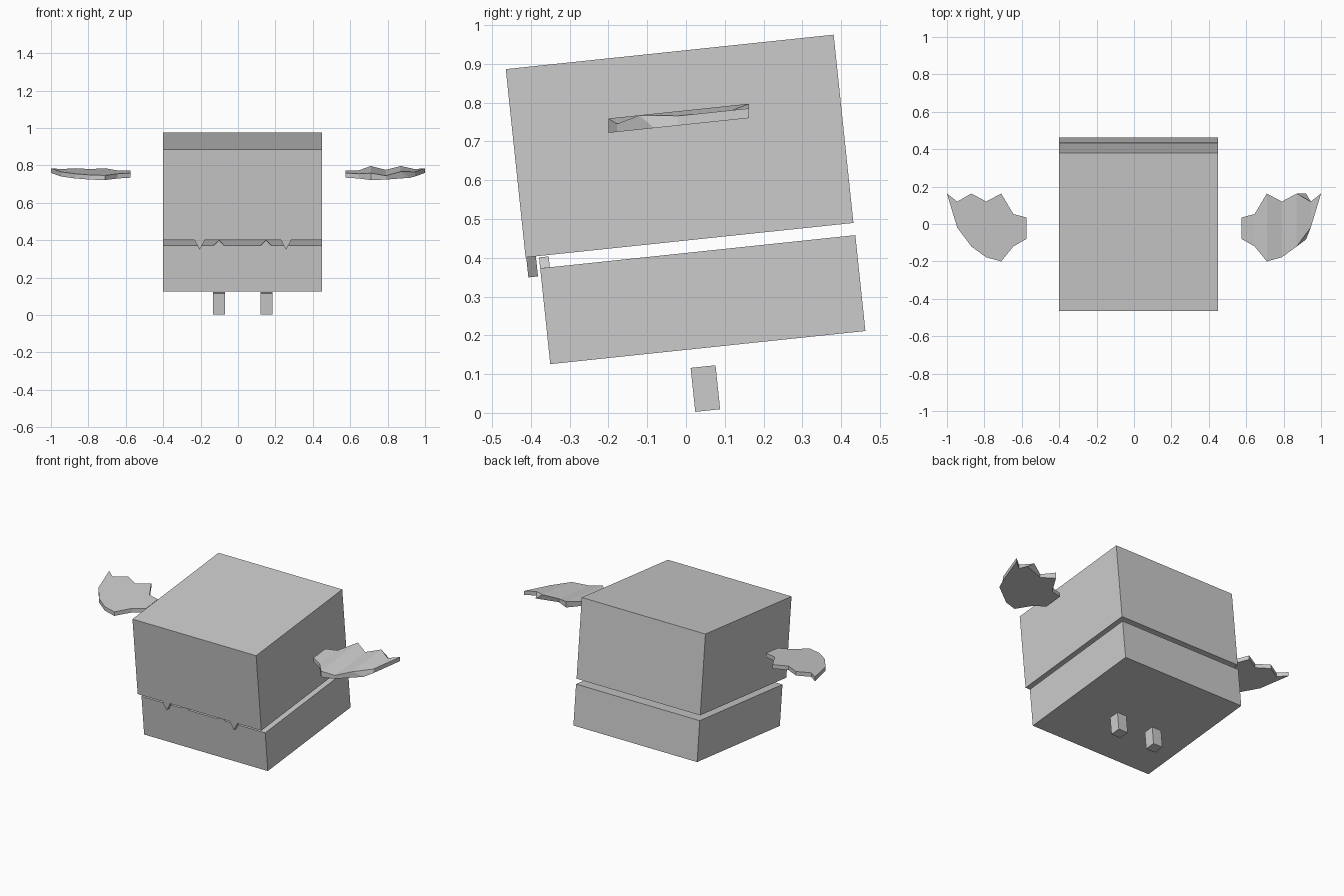
import bpy, bmesh, math
from mathutils import Matrix

if "Cube" in bpy.data.objects:
    bpy.data.objects.remove(bpy.data.objects["Cube"])

TILT = math.radians(6)
ROT = Matrix.Rotation(TILT, 4, 'X')

grey = bpy.data.materials.new("plain_grey")
grey.diffuse_color = (0.6, 0.6, 0.6, 1)
grey.use_nodes = True
grey.node_tree.nodes["Principled BSDF"].inputs["Base Color"].default_value = grey.diffuse_color


def finish(bm, name):
    bmesh.ops.recalc_face_normals(bm, faces=bm.faces)
    mesh = bpy.data.meshes.new(name)
    bm.to_mesh(mesh)
    bm.free()
    mesh.materials.append(grey)
    obj = bpy.data.objects.new(name, mesh)
    bpy.context.collection.objects.link(obj)
    return obj


def tilted_box(name, centre, size):
    bm = bmesh.new()
    bmesh.ops.create_cube(bm, size=1)
    bmesh.ops.scale(bm, vec=size, verts=bm.verts)
    bm.transform(Matrix.Translation(centre) @ ROT)
    return finish(bm, name)


def tooth(name, base, width, height, depth=0.025):
    # triangular prism, base at the front edge of a jaw
    bm = bmesh.new()
    tri = [(-width / 2, 0), (width / 2, 0), (0, height)]
    front = [bm.verts.new((x, 0, z)) for x, z in tri]
    back = [bm.verts.new((x, depth, z)) for x, z in tri]
    bm.faces.new(front)
    bm.faces.new(back)
    for i in range(3):
        j = (i + 1) % 3
        bm.faces.new((front[i], front[j], back[j], back[i]))
    bm.transform(Matrix.Translation(base) @ ROT)
    return finish(bm, name)


# wing columns: distance from centre, front y, back y
WING = [(0.575, -0.08, 0.035), (0.645, -0.12, 0.053), (0.71, -0.2, 0.163),
        (0.79, -0.178, 0.12), (0.87, -0.12, 0.163), (0.945, -0.02, 0.12),
        (1.0, 0.163, 0.163)]


def wing(name, side, thickness, bottom_shift=0.0):
    bm = bmesh.new()

    def row(col, t, shift):
        x, f, b = col
        x += shift
        f += shift * 0.75
        pts = [f] if f == b else [f, b]
        return [bm.verts.new((side * x, y, 0.743 + y * math.tan(TILT) + t)) for y in pts]

    top = [row(c, t, 0) for c, t in zip(WING, thickness)]
    bot = [row(c, 0, bottom_shift if i == 4 else 0) for i, c in enumerate(WING)]
    for layer in (top, bot):
        for a, b in zip(layer, layer[1:]):
            bm.faces.new([a[0]] + b + [a[1]])
    # rim walls
    for k in (0, -1):
        for i in range(len(WING) - 1):
            bm.faces.new((top[i][k], top[i + 1][k], bot[i + 1][k], bot[i][k]))
    bm.faces.new((top[0][0], top[0][1], bot[0][1], bot[0][0]))
    return finish(bm, name)


# head and lower jaw blocks
tilted_box("upper_head", (0.025, -0.0165, 0.688), (0.85, 0.85, 0.488))
tilted_box("lower_jaw", (0.025, 0.0433, 0.292), (0.85, 0.817, 0.2485))

# feet
for name, x in (("left_foot", -0.102), ("right_foot", 0.153)):
    tilted_box(name, (x, 0.05, 0.0627), (0.065, 0.0645, 0.114))

# teeth
for name, x in (("upper_tooth_left", -0.205), ("upper_tooth_right", 0.257)):
    tooth(name, (x, -0.412, 0.402), 0.056, -0.053)
for name, x in (("lower_tooth_left", -0.102), ("lower_tooth_right", 0.15)):
    tooth(name, (x, -0.376, 0.373), 0.052, 0.028)

# wings: flat on one side, ridged on the other
wing("left_wing", -1, [0.025] * 7)
wing("right_wing", 1, [0.025, 0.025, 0.037, 0.021, 0.037, 0.025, 0.025], 0.05)
